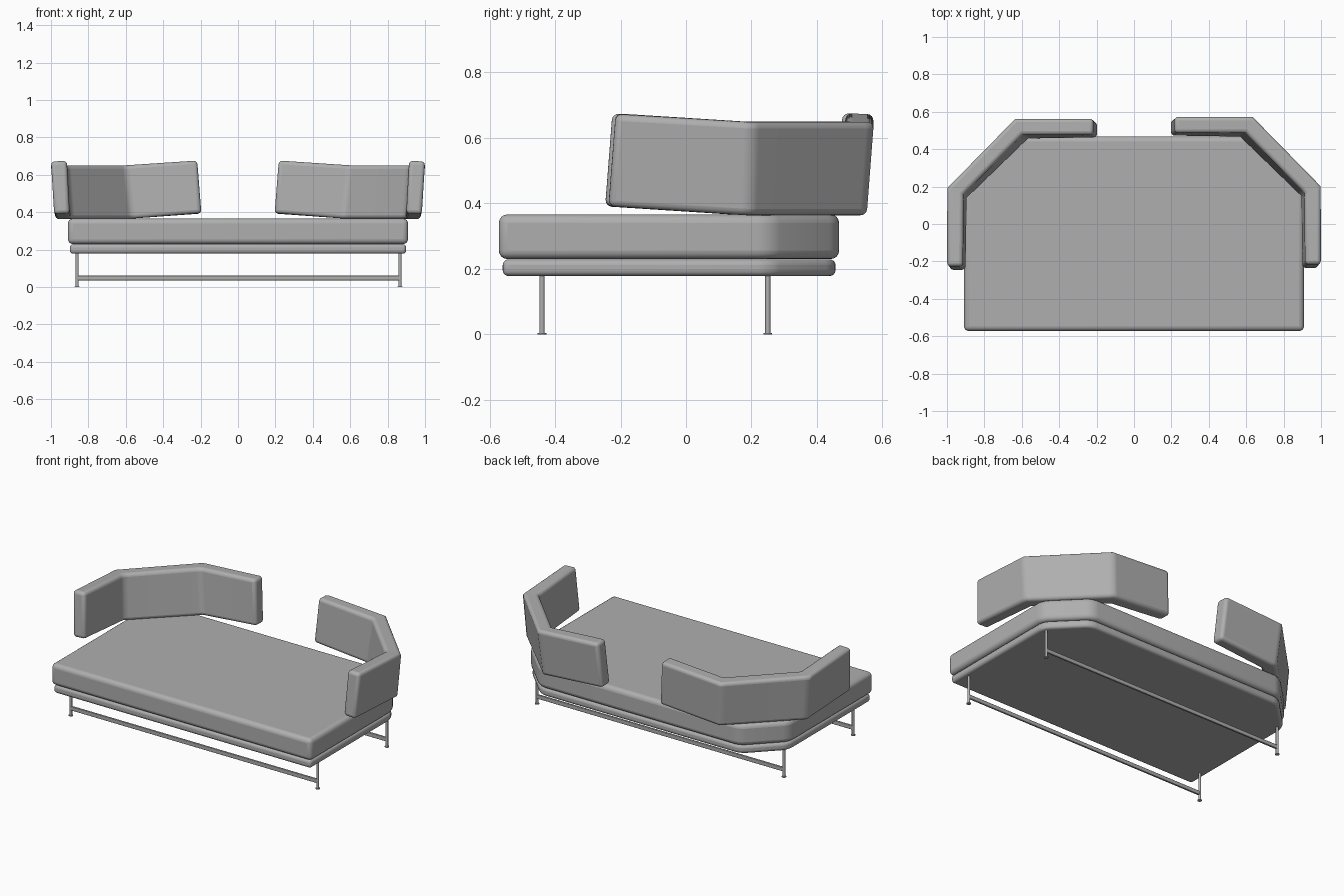
import bpy, bmesh
from mathutils import Vector

if "Cube" in bpy.data.objects:
    bpy.data.objects.remove(bpy.data.objects["Cube"])

# mid-grey for every part
GREY = bpy.data.materials.new("mid_grey")
GREY.diffuse_color = (0.43, 0.43, 0.43, 1)
GREY.use_nodes = True
GREY.node_tree.nodes["Principled BSDF"].inputs["Base Color"].default_value = GREY.diffuse_color


def finish(name, bm, bevel=0.0, segs=4, limit=1.0, smooth=0.6):
    bmesh.ops.recalc_face_normals(bm, faces=bm.faces)
    me = bpy.data.meshes.new(name)
    bm.to_mesh(me)
    bm.free()
    me.materials.append(GREY)
    ob = bpy.data.objects.new(name, me)
    bpy.context.collection.objects.link(ob)
    if bevel:
        m = ob.modifiers.new("round", 'BEVEL')
        m.width, m.segments = bevel, segs
        m.limit_method, m.angle_limit = 'ANGLE', limit
    bpy.ops.object.select_all(action='DESELECT')
    bpy.context.view_layer.objects.active = ob
    ob.select_set(True)
    bpy.ops.object.shade_smooth_by_angle(angle=smooth)
    return ob


def slab(name, hx, y0, y1, z0, z1, cut, bevel):
    # rectangle with both rear corners cut off, extruded upwards
    plan = [(-hx, y0), (hx, y0), (hx, y1 - cut), (hx - cut, y1),
            (-hx + cut, y1), (-hx, y1 - cut)]
    bm = bmesh.new()
    f = bm.faces.new([bm.verts.new((x, y, z0)) for x, y in plan])
    r = bmesh.ops.extrude_face_region(bm, geom=[f])
    bmesh.ops.translate(bm, vec=(0, 0, z1 - z0),
                        verts=[v for v in r["geom"] if isinstance(v, bmesh.types.BMVert)])
    # soften the cut corners
    edges = [e for e in bm.edges
             if abs(e.verts[0].co.z - e.verts[1].co.z) > 0.01 and e.verts[0].co.y > 0]
    bmesh.ops.bevel(bm, geom=edges, offset=0.04, segments=4, profile=0.5, affect='EDGES')
    return finish(name, bm, bevel)


slab("seat_cushion", 0.909, -0.572, 0.468, 0.23, 0.366, 0.21, 0.026)
slab("seat_base", 0.899, -0.56, 0.457, 0.178, 0.229, 0.2, 0.018)

# wrap-around backrests: per station outer bottom, inner bottom, inner top, outer top
STATIONS = [
    [(0.983, -0.237, 0.390), (0.900, -0.237, 0.394), (0.915, -0.215, 0.676), (1.000, -0.215, 0.672)],
    [(0.976, 0.195, 0.363), (0.893, 0.150, 0.366), (0.912, 0.168, 0.651), (1.000, 0.202, 0.648)],
    [(0.612, 0.552, 0.363), (0.566, 0.466, 0.366), (0.598, 0.487, 0.651), (0.636, 0.574, 0.648)],
    [(0.196, 0.554, 0.392), (0.196, 0.472, 0.396), (0.218, 0.488, 0.677), (0.218, 0.574, 0.673)],
]


def backrest(name, side, dy):
    bm = bmesh.new()
    sections = [[Vector((x * side, y + dy, z)) for x, y, z in s] for s in STATIONS]
    # extra loops beside each fold keep the panels flat and the folds soft
    loops = [sections[0]]
    for a, b in zip(sections, sections[1:]):
        for t in (0.06, 0.94):
            loops.append([p.lerp(q, t) for p, q in zip(a, b)])
        loops.append(b)
    del loops[1], loops[-2]
    rings = [[bm.verts.new(p) for p in s] for s in loops]
    for a, b in zip(rings, rings[1:]):
        for i in range(4):
            j = (i + 1) % 4
            bm.faces.new((a[i], a[j], b[j], b[i]))
    bm.faces.new(rings[0])
    bm.faces.new(rings[-1])
    return finish(name, bm, 0.02, smooth=1.0)


backrest("right_backrest", 1, 0.0)
backrest("left_backrest", -1, -0.01)


def add_cylinder(bm, x, y, z0, z1, r):
    r = bmesh.ops.create_cone(bm, cap_ends=True, segments=20, radius1=r, radius2=r, depth=z1 - z0)
    bmesh.ops.translate(bm, vec=(x, y, (z0 + z1) / 2), verts=r["verts"])


# two leg frames, each with two legs, foot discs and a low rail
for label, y in (("front", -0.44), ("rear", 0.25)):
    for side_name, x in (("left", -0.86), ("right", 0.866)):
        bm = bmesh.new()
        add_cylinder(bm, x, y, 0.002, 0.185, 0.008)
        add_cylinder(bm, x, y, 0.0, 0.004, 0.013)
        finish(f"{label}_{side_name}_leg", bm)
    bm = bmesh.new()
    g = bmesh.ops.create_cube(bm, size=1)
    bmesh.ops.scale(bm, vec=(1.726, 0.012, 0.026), verts=g["verts"])
    bmesh.ops.translate(bm, vec=(0.003, y, 0.048), verts=g["verts"])
    finish(f"{label}_rail", bm, 0.003, 2)
